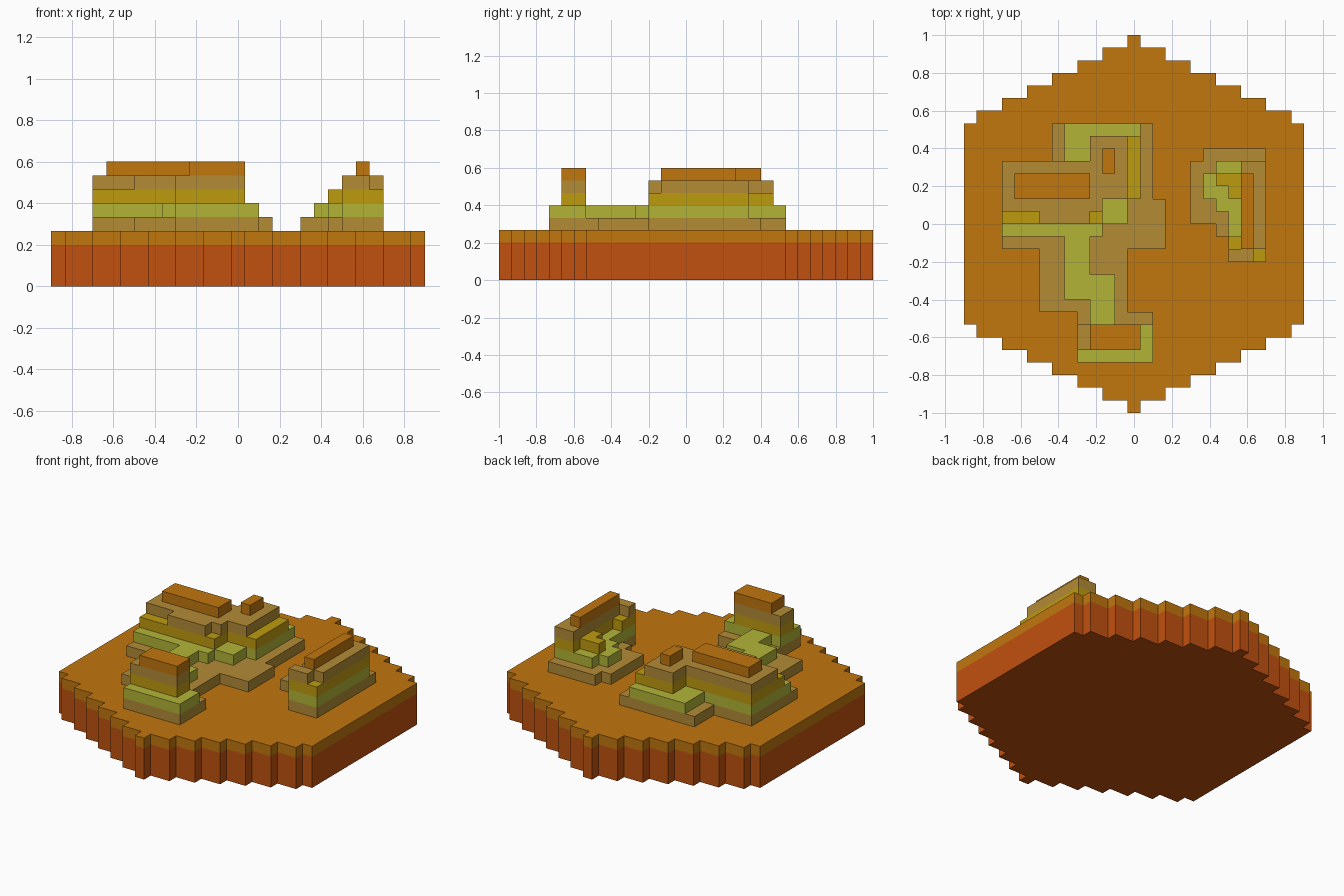
import bpy, bmesh, math

if "Cube" in bpy.data.objects:
    bpy.data.objects.remove(bpy.data.objects["Cube"], do_unlink=True)

U = 1 / 15  # one block


def material(name, rgb):
    lin = [((c / 255 + 0.055) / 1.055) ** 2.4 if c > 10 else c / 255 / 12.92 for c in rgb]
    m = bpy.data.materials.new(name)
    m.use_nodes = True
    m.diffuse_color = (*lin, 1)
    m.node_tree.nodes["Principled BSDF"].inputs["Base Color"].default_value = (*lin, 1)
    return m


RED = material("red_clay", (193, 81, 14))
ORANGE = material("orange_sand", (193, 118, 13))
TAN = material("tan_rock", (179, 139, 53))
LIME = material("lime_rock", (179, 180, 55))
YELLOW = material("yellow_rock", (190, 155, 15))


def slab(name, mat, z0, z1, rects):
    """Flat slab whose outline is the union of rectangles (x0, x1, y0, y1) in blocks."""
    cells = {(round(x0 + 0.5) + i, y0 + j)
             for x0, x1, y0, y1 in rects
             for i in range(round(x1 - x0)) for j in range(y1 - y0)}
    bm = bmesh.new()

    def quad(*pts):
        bm.faces.new([bm.verts.new((x * U, y * U, z * U)) for x, y, z in pts])

    for i, j in cells:
        a, b, c, d = i - 0.5, i + 0.5, j, j + 1
        quad((a, c, z1), (b, c, z1), (b, d, z1), (a, d, z1))
        quad((a, d, z0), (b, d, z0), (b, c, z0), (a, c, z0))
        # walls only where there is no neighbouring block
        walls = (((0, -1), (a, c), (b, c)), ((1, 0), (b, c), (b, d)),
                 ((0, 1), (b, d), (a, d)), ((-1, 0), (a, d), (a, c)))
        for (di, dj), p, q in walls:
            if (i + di, j + dj) not in cells:
                quad((*p, z0), (*q, z0), (*q, z1), (*p, z1))
    bmesh.ops.remove_doubles(bm, verts=bm.verts, dist=1e-4)
    bmesh.ops.dissolve_limit(bm, angle_limit=math.radians(1), verts=bm.verts, edges=bm.edges)
    me = bpy.data.meshes.new(name)
    bm.to_mesh(me)
    bm.free()
    me.materials.append(mat)
    ob = bpy.data.objects.new(name, me)
    bpy.context.collection.objects.link(ob)


# Stepped hexagonal base: half width shrinks towards both tips
hexagon = [(-13.5, 13.5, -8, 8)]
for k in range(7):
    w = 12.5 - 2 * k
    hexagon += [(-w, w, 8 + k, 9 + k), (-w, w, -9 - k, -8 - k)]
slab("base_lower", RED, 0, 3, hexagon)
slab("base_upper", ORANGE, 3, 4, hexagon)

# Large ridge with a front tower
slab("ridge_foot", TAN, 4, 5, [
    (-6.5, 1.5, 2, 8), (-10.5, 1.5, 2, 5), (-10.5, 2.5, -2, 2),
    (-7.5, -0.5, -7, -2), (-4.5, 1.5, -11, -7)])
slab("ridge_lower", LIME, 5, 6, [
    (-10.5, -2.5, -1, 5), (-2.5, -0.5, 0, 2), (-2.5, 0.5, 2, 5), (-5.5, 0.5, 5, 8),
    (-5.5, -3.5, -6, -1), (-3.5, -1.5, -8, -4), (-4.5, 1.5, -11, -8)])
slab("ridge_middle", YELLOW, 6, 7, [
    (-10.5, -2.5, 0, 5), (-3.5, 0.5, 2, 7)])
slab("ridge_upper", TAN, 7, 8, [
    (-10.5, -0.5, 2, 5), (-3.5, -0.5, 5, 7), (-10.5, -2.5, 1, 2), (-7.5, -3.5, 0, 1)])
slab("ridge_long_cap", ORANGE, 8, 9, [(-9.5, -3.5, 2, 4)])
slab("ridge_small_cap", ORANGE, 8, 9, [(-2.5, -1.5, 4, 6)])
slab("tower_middle", YELLOW, 6, 7, [(-4.5, 0.5, -10, -8)])
slab("tower_upper", TAN, 7, 8, [(-4.5, 0.5, -10, -8)])
slab("tower_cap", ORANGE, 8, 9, [(-3.5, 0.5, -10, -8)])

# Small cliff on the left side
slab("cliff_foot", TAN, 4, 5, [
    (5.5, 10.5, 5, 6), (4.5, 10.5, 0, 5), (6.5, 10.5, -1, 0), (7.5, 10.5, -3, -1)])
slab("cliff_lower", LIME, 5, 6, [
    (5.5, 10.5, 2, 4), (6.5, 10.5, 1, 5), (7.5, 10.5, -3, 1)])
slab("cliff_middle", YELLOW, 6, 7, [
    (8.5, 10.5, -3, 5), (7.5, 8.5, -3, -1), (6.5, 8.5, 3, 4), (7.5, 8.5, 2, 3)])
slab("cliff_upper", TAN, 7, 8, [(8.5, 10.5, -2, 5), (7.5, 9.5, -3, -2)])
slab("cliff_cap", ORANGE, 8, 9, [(8.5, 9.5, -2, 4)])
